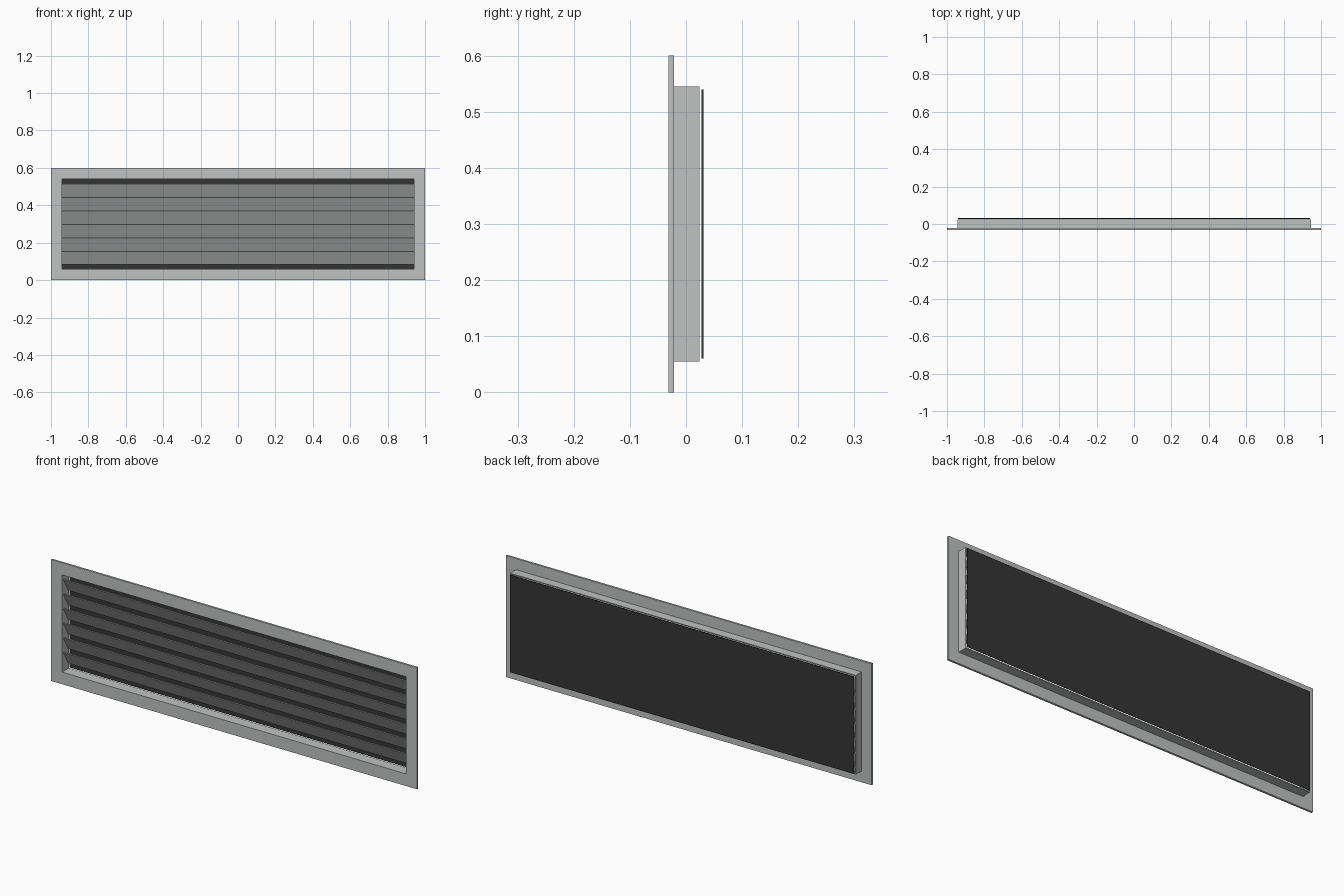
import bpy, bmesh
from mathutils import Matrix, Vector
from math import radians

if "Cube" in bpy.data.objects:
    bpy.data.objects.remove(bpy.data.objects["Cube"])

def material(name, rgb):
    m = bpy.data.materials.new(name)
    m.diffuse_color = (*rgb, 1)
    m.use_nodes = True
    m.node_tree.nodes["Principled BSDF"].inputs["Base Color"].default_value = m.diffuse_color
    return m

metal = material("grey metal", (0.52, 0.54, 0.53))
dark = material("dark backing", (0.035, 0.035, 0.035))

def make(name, bm, mat):
    bmesh.ops.recalc_face_normals(bm, faces=bm.faces)
    me = bpy.data.meshes.new(name)
    bm.to_mesh(me)
    bm.free()
    me.materials.append(mat)
    ob = bpy.data.objects.new(name, me)
    bpy.context.collection.objects.link(ob)

def box(name, centre, size, mat, tilt=0):
    bm = bmesh.new()
    bmesh.ops.create_cube(bm, size=1, matrix=Matrix.Translation(centre)
                          @ Matrix.Rotation(tilt, 4, 'X') @ Matrix.Diagonal((*size, 1)))
    make(name, bm, mat)

def ring(name, outer, inner, y0, y1, mat):
    # rectangular tube: (half width, half height) outside and inside
    bm = bmesh.new()
    loops = []
    for (w, h), y in ((outer, y0), (outer, y1), (inner, y1), (inner, y0)):
        loops.append([bm.verts.new((sx * w, y, 0.3 + sz * h))
                      for sx, sz in ((-1, -1), (1, -1), (1, 1), (-1, 1))])
    for a, b in zip(loops, loops[1:] + loops[:1]):
        for i in range(4):
            j = (i + 1) % 4
            bm.faces.new((a[i], a[j], b[j], b[i]))
    make(name, bm, mat)

# Face flange and the collar behind it
ring("front_flange", (1.0, 0.3), (0.94, 0.24), -0.031, -0.021, metal)
ring("rear_collar", (0.945, 0.245), (0.94, 0.24), -0.021, 0.024, metal)

# Louvre blades, front edge high and back edge low
for i in range(6):
    box(f"louvre_blade_{i + 1}", (0, 0, 0.3 + (i - 2.5) * 0.072),
        (1.88, 0.004, 0.08), metal, radians(30))

# Dark backing sheet, just clear of the collar
box("backing_sheet", (0, 0.0295, 0.3), (1.88, 0.003, 0.48), dark)
